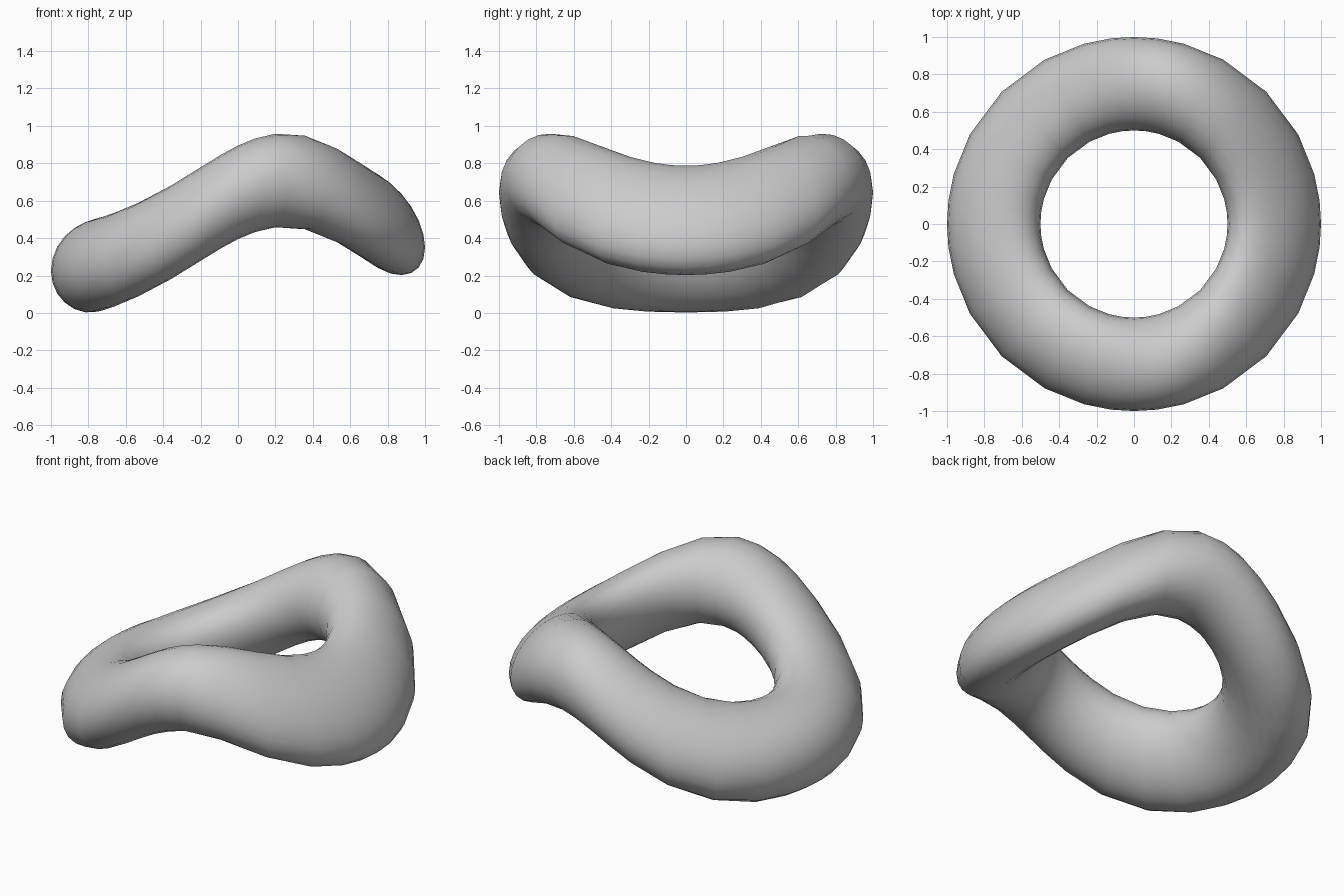
import bpy, bmesh
from math import sin, cos, tau, radians

if "Cube" in bpy.data.objects:
    bpy.data.objects.remove(bpy.data.objects["Cube"])

RING, TUBE, SIDES = 0.75, 0.25, 24

# Height of the tube centre along x
WAVE = [(-1, .225), (-.75, .257), (-.53, .34), (-.36, .43), (0, .645), (.2, .708),
        (.36, .697), (.53, .628), (.75, .49), (1, .35)]


def wave(x):
    """Smooth Hermite interpolation through the wave points."""
    last = len(WAVE) - 1
    i = max(k for k in range(last) if WAVE[k][0] <= max(x, -1))

    def slope(k):
        a, b = WAVE[max(k - 1, 0)], WAVE[min(k + 1, last)]
        return (b[1] - a[1]) / (b[0] - a[0])

    (x0, z0), (x1, z1) = WAVE[i], WAVE[i + 1]
    w = x1 - x0
    t = (x - x0) / w
    u = 1 - t
    return (z0 * (1 + 2 * t) * u * u + z1 * (3 - 2 * t) * t * t
            + w * slope(i) * t * u * u - w * slope(i + 1) * t * t * u)


# Ring stations, closer together near the four axes
quarter = [0, 7, 15.5, 28.5, 45, 61.5, 74.5, 83]
stations = [radians(a + 90 * q) for q in range(4) for a in quarter]

# Bent ring: circular sections lifted by the wave
bm = bmesh.new()
loops = []
for a in stations:
    loop = []
    for j in range(SIDES):
        p = tau * j / SIDES
        r = RING + TUBE * cos(p)
        x = r * cos(a)
        loop.append(bm.verts.new((x, r * sin(a), wave(x) + TUBE * sin(p))))
    loops.append(loop)
for i, here in enumerate(loops):
    ahead = loops[(i + 1) % len(loops)]
    for j in range(SIDES):
        k = (j + 1) % SIDES
        bm.faces.new((here[j], ahead[j], ahead[k], here[k])).smooth = True
bmesh.ops.recalc_face_normals(bm, faces=bm.faces)
mesh = bpy.data.meshes.new("bent_ring")
bm.to_mesh(mesh)
bm.free()
ring = bpy.data.objects.new("bent_ring", mesh)
bpy.context.collection.objects.link(ring)

# Plain grey finish
grey = bpy.data.materials.new("light_grey")
grey.use_nodes = True
colour = (0.6, 0.6, 0.6, 1)
grey.diffuse_color = colour
grey.node_tree.nodes["Principled BSDF"].inputs["Base Color"].default_value = colour
mesh.materials.append(grey)
